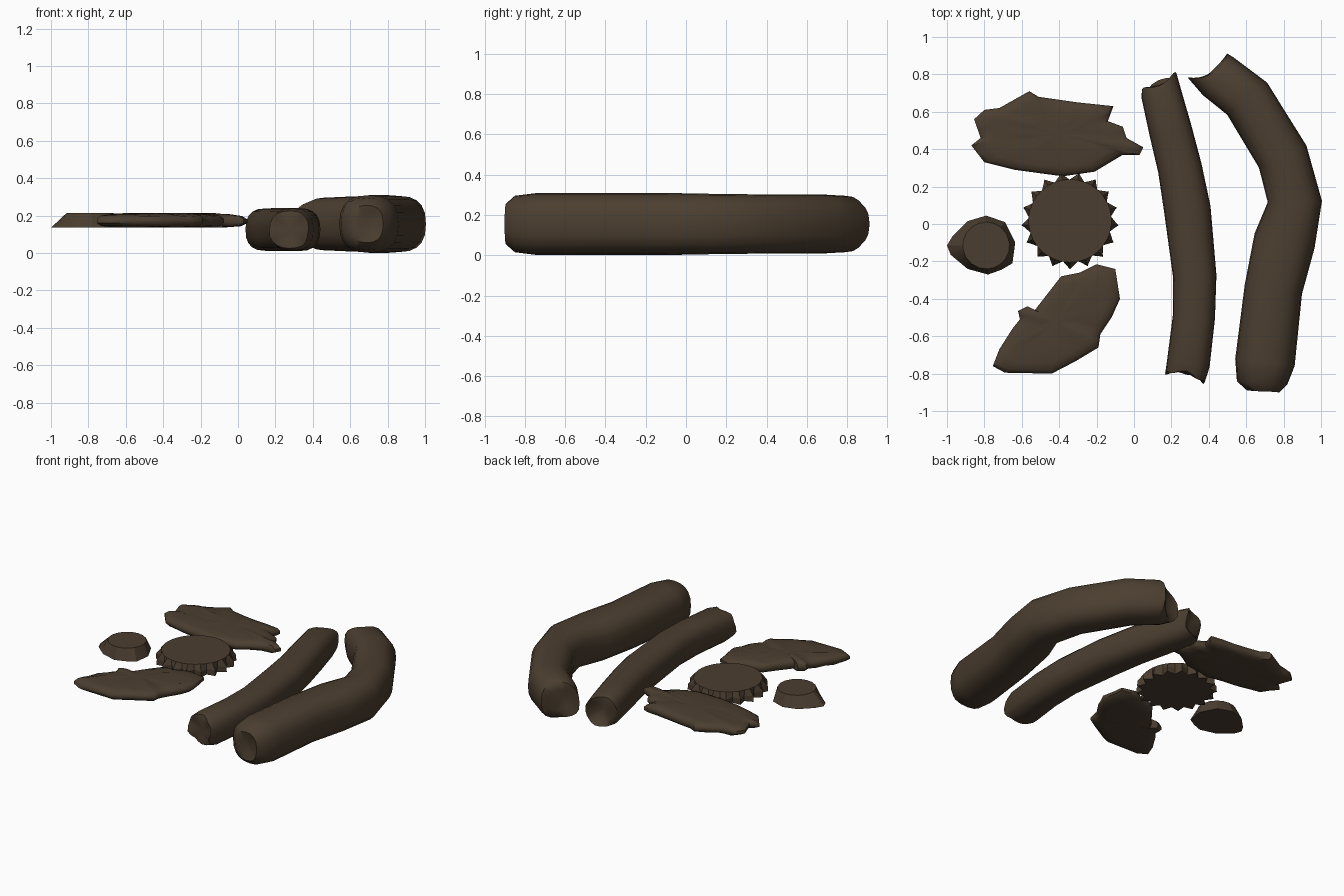
import bpy, bmesh, math
from mathutils import Vector

if "Cube" in bpy.data.objects:
    bpy.data.objects.remove(bpy.data.objects["Cube"])

bark = bpy.data.materials.new("dark_brown")
bark.diffuse_color = (0.07, 0.048, 0.029, 1)
bark.use_nodes = True
bark.node_tree.nodes["Principled BSDF"].inputs["Base Color"].default_value = bark.diffuse_color


def finish(name, bm, angle):
    bmesh.ops.recalc_face_normals(bm, faces=bm.faces)
    me = bpy.data.meshes.new(name)
    bm.to_mesh(me)
    bm.free()
    ob = bpy.data.objects.new(name, me)
    bpy.context.collection.objects.link(ob)
    me.materials.append(bark)
    bpy.ops.object.select_all(action='DESELECT')
    ob.select_set(True)
    bpy.context.view_layer.objects.active = ob
    bpy.ops.object.shade_smooth_by_angle(angle=math.radians(angle))
    return ob


def bridge(bm, a, b):
    n = len(a)
    for i in range(n):
        j = (i + 1) % n
        bm.faces.new((a[i], a[j], b[j], b[i]))


def fan(bm, ring, co):
    c = bm.verts.new(co)
    for i in range(len(ring)):
        bm.faces.new((ring[i], ring[(i + 1) % len(ring)], c))


# Sticks: swept rounded cross-section, ragged ends; rows are x, y, side radius, height radius
def stick(name, rows, zc, jag_start, jag_end, sides=20, power=0.8):
    bm = bmesh.new()
    pts = [Vector((r[0], r[1], zc)) for r in rows]
    last = len(pts) - 1

    def ring(k, scale=1, shift=lambda a: 0):
        t = (pts[min(k + 1, last)] - pts[max(k - 1, 0)]).normalized()
        s = Vector((t.y, -t.x, 0))
        out = []
        for i in range(sides):
            a = 2 * math.pi * i / sides
            c, d = math.cos(a), math.sin(a)
            u = math.copysign(abs(c) ** power, c) * rows[k][2] * scale
            v = math.copysign(abs(d) ** power, d) * rows[k][3] * scale
            out.append(bm.verts.new(pts[k] + s * u + Vector((0, 0, v)) + t * shift(a)))
        return out, t

    rings = []
    for k in range(last + 1):
        f = jag_start if k == 0 else jag_end if k == last else (lambda a: 0)
        rings.append(ring(k, 1, f)[0])
    for a, b in zip(rings, rings[1:]):
        bridge(bm, a, b)
    for k, depth in ((0, 0.02), (last, -0.03)):
        inner, t = ring(k, 0.6, lambda a: depth * 0.4)
        bridge(bm, rings[k], inner)
        fan(bm, inner, pts[k] + t * depth)
    return finish(name, bm, 50)


stick("thick_stick",
      [(.69, -.895, .085, .10), (.685, -.85, .135, .14), (.70, -.74, .16, .154),
       (.745, -.35, .155, .154), (.805, -.09, .165, .154), (.86, .12, .145, .15),
       (.795, .36, .14, .147), (.605, .67, .137, .147), (.45, .79, .13, .14),
       (.41, .83, .12, .125)], 0.155,
      lambda a: -0.015 * math.cos(a),
      lambda a: 0.025 * math.cos(2 * a) - 0.03 * math.cos(a))
stick("thin_stick",
      [(.275, -.81, .108, .10), (.29, -.75, .115, .113), (.32, -.5, .113, .115),
       (.325, -.28, .116, .115), (.285, .08, .125, .115), (.245, .30, .118, .115),
       (.195, .5, .115, .115), (.145, .70, .108, .113), (.135, .755, .10, .10)], 0.125,
      lambda a: -0.015 * math.cos(2 * a) + 0.01 * math.sin(5 * a),
      lambda a: 0.03 * math.cos(a) + 0.015 * math.sin(3 * a))


# Bark chips: ragged outline filled by concentric rings, with wrinkles across the surface
def chip(name, outline, ridge_dir, freq):
    bm = bmesh.new()
    dense = []
    for i, p in enumerate(outline):
        q = Vector(outline[(i + 1) % len(outline)])
        p = Vector(p)
        dense += [p, p.lerp(q, 1 / 2)]
    c = sum(dense, Vector((0, 0))) / len(dense)
    d = Vector(ridge_dir).normalized()

    def ring(scale, z, amp):
        out = []
        for p in dense:
            q = c + (p - c) * scale
            w = d.dot(q)
            wave = math.sin(freq * w) * 0.6 + math.sin(freq * 1.7 * w + 1) * 0.4
            out.append(bm.verts.new((q.x, q.y, z + amp * wave)))
        return out

    levels = [(.35, .137, .002), (.7, .138, .003), (.93, .143, .003), (1, .16, .003),
              (1, .18, .003), (.94, .197, .005), (.8, .205, .006),
              (.6, .209, .005), (.35, .211, .004)]
    rings = [ring(*lv) for lv in levels]
    for a, b in zip(rings, rings[1:]):
        bridge(bm, a, b)
    fan(bm, rings[0], (c.x, c.y, .137))
    fan(bm, rings[-1], (c.x, c.y, .212))
    return finish(name, bm, 50)


chip("back_bark_chip",
     [(-.87, .42), (-.82, .46), (-.855, .56), (-.8, .61), (-.72, .62), (-.56, .71), (-.51, .68),
      (-.3, .65), (-.11, .63), (-.14, .55), (-.06, .52), (-.04, .46), (.05, .41),
      (.03, .37), (-.06, .37), (-.21, .28), (-.38, .255), (-.64, .29), (-.8, .33)],
     (1, .1), 38)
chip("front_bark_chip",
     [(-.755, -.76), (-.72, -.67), (-.65, -.56), (-.61, -.51), (-.62, -.465), (-.57, -.44),
      (-.53, -.46), (-.39, -.28), (-.29, -.26), (-.2, -.215), (-.1, -.24), (-.075, -.4),
      (-.12, -.5), (-.18, -.59), (-.19, -.66), (-.315, -.735), (-.44, -.8), (-.69, -.795)],
     (.4, 1), 45)

# Toothed disc: round top, zigzag lower edge
bm = bmesh.new()
cx, cy, teeth = -.342, .017, 17
angs = [-math.pi / 2 + math.pi * i / teeth for i in range(2 * teeth)]


def toothed(r_tip, r_gap, z):
    return [bm.verts.new((cx + math.cos(a) * (r_gap if i % 2 else r_tip),
                          cy + math.sin(a) * (r_gap if i % 2 else r_tip), z))
            for i, a in enumerate(angs)]


low, mid, top = toothed(.26, .215, .135), toothed(.258, .218, .175), toothed(.222, .222, .215)
bridge(bm, low, mid)
bridge(bm, mid, top)
bm.faces.new(low)
bm.faces.new(top)
finish("toothed_disc", bm, 25)

# Pebble: irregular base tapering to a round flat top
bm = bmesh.new()
base = [(-1, -.115), (-.97, -.065), (-.89, .015), (-.79, .045), (-.69, .01), (-.635, -.1),
        (-.65, -.21), (-.71, -.245), (-.78, -.27), (-.89, -.24), (-.98, -.165)]
low, top = [], []
for i, p in enumerate(base):
    q = base[(i + 1) % len(base)]
    for f in (0, .5):
        x, y = p[0] + (q[0] - p[0]) * f, p[1] + (q[1] - p[1]) * f
        a = math.atan2(y + .115, x + .79)
        low.append(bm.verts.new((x, y, .135)))
        top.append(bm.verts.new((-.79 + .125 * math.cos(a), -.115 + .125 * math.sin(a), .215)))
bridge(bm, low, top)
bm.faces.new(low)
bm.faces.new(top)
finish("pebble", bm, 25)
